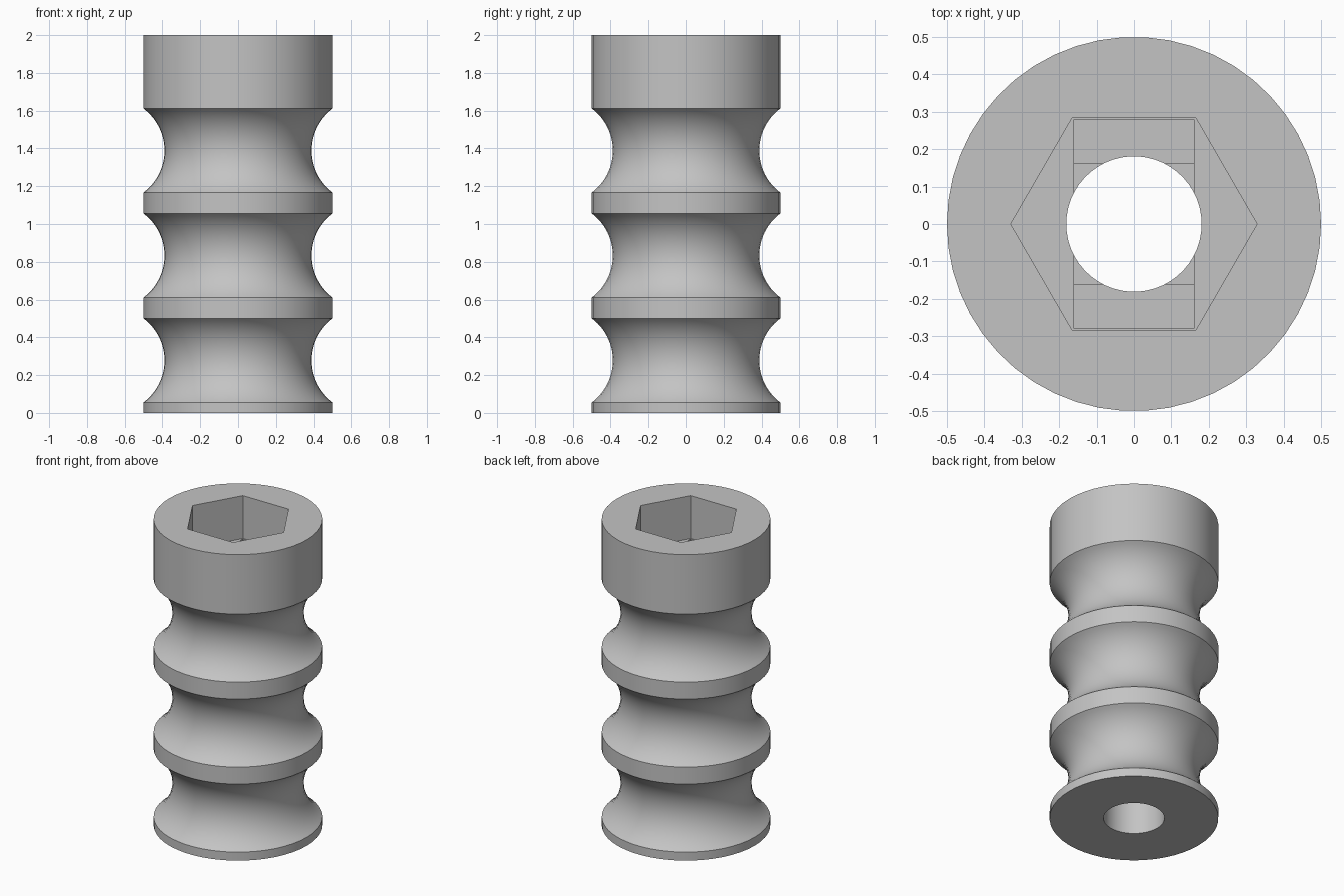
import bpy, bmesh, math

cube = bpy.data.objects.get("Cube")
if cube:
    bpy.data.objects.remove(cube, do_unlink=True)

RADIUS, HEIGHT, SIDES = 0.5, 2.0, 50
PITCH = HEIGHT / 3.6          # spacing of the grooves
GROOVE_R = PITCH / 2          # radius of the groove's round section
GROOVE_X = RADIUS + GROOVE_R * 0.6
ARC_STEPS = 24

grey = bpy.data.materials.new("plain grey")
grey.use_nodes = True
colour = (0.55, 0.55, 0.55, 1)
grey.diffuse_color = colour
grey.node_tree.nodes["Principled BSDF"].inputs["Base Color"].default_value = colour


def make_object(name, bm):
    bmesh.ops.recalc_face_normals(bm, faces=bm.faces)
    mesh = bpy.data.meshes.new(name)
    bm.to_mesh(mesh)
    bm.free()
    mesh.materials.append(grey)
    obj = bpy.data.objects.new(name, mesh)
    bpy.context.collection.objects.link(obj)
    return obj


def loft(name, rings):
    """Skin a stack of equal-sized rings and cap both ends."""
    bm = bmesh.new()
    loops = [[bm.verts.new(p) for p in ring] for ring in rings]
    n = len(loops[0])
    for low, high in zip(loops, loops[1:]):
        for i in range(n):
            j = (i + 1) % n
            bm.faces.new((low[i], low[j], high[j], high[i]))
    bm.faces.new(loops[0])
    bm.faces.new(loops[-1])
    return make_object(name, bm)


def circle(r, z, sides):
    return [(r * math.cos(math.tau * i / sides), r * math.sin(math.tau * i / sides), z)
            for i in range(sides)]


def rectangle(hx, hy, z):
    return [(-hx, -hy, z), (hx, -hy, z), (hx, hy, z), (-hx, hy, z)]


# Body: a turned cylinder with three round grooves
profile = [(RADIUS, 0)]
half_angle = math.acos((GROOVE_X - RADIUS) / GROOVE_R)
for k in range(3):
    centre = PITCH * (k + 0.5)
    for s in range(ARC_STEPS + 1):
        a = half_angle * (2 * s / ARC_STEPS - 1)
        profile.append((GROOVE_X - GROOVE_R * math.cos(a), centre + GROOVE_R * math.sin(a)))
profile.append((RADIUS, HEIGHT))
body = loft("grooved_body", [circle(r, z, SIDES) for r, z in profile])

# Cutters: hex socket, two shallow steps below it, and the through hole
TOP = HEIGHT + 0.1
FLOOR = HEIGHT - 0.28
STEP = 0.022
cutters = [
    loft("hex_socket_cutter", [circle(0.329, z, 6) for z in (FLOOR, TOP)]),
    loft("slot_cutter", [rectangle(0.16, 0.28, z) for z in (FLOOR - STEP, TOP - 0.2)]),
    loft("square_cutter", [rectangle(0.16, 0.16, z) for z in (FLOOR - 2 * STEP, TOP - 0.2)]),
    loft("hole_cutter", [circle(0.181, z, SIDES) for z in (-0.1, TOP)]),
]

bpy.ops.object.select_all(action="DESELECT")
bpy.context.view_layer.objects.active = body
body.select_set(True)
for cutter in cutters:
    cutter.hide_render = True
    mod = body.modifiers.new(cutter.name, "BOOLEAN")
    mod.operation = "DIFFERENCE"
    mod.solver = "EXACT"
    mod.object = cutter
    bpy.ops.object.modifier_apply(modifier=mod.name)
    bpy.data.objects.remove(cutter, do_unlink=True)

bpy.ops.object.shade_smooth_by_angle(angle=math.radians(30))
